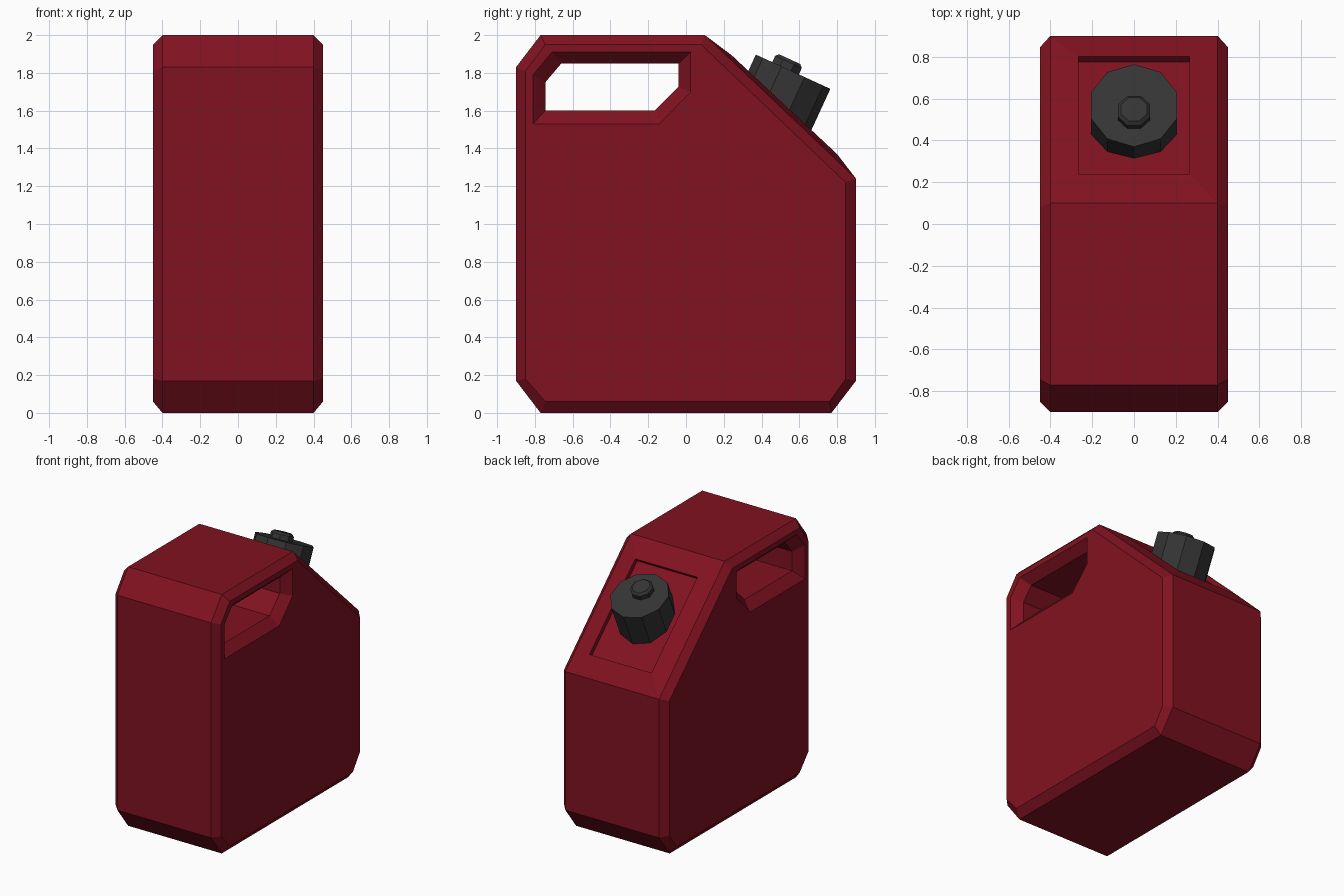
import bpy, bmesh, math
from mathutils import Matrix, Vector

if "Cube" in bpy.data.objects:
    bpy.data.objects.remove(bpy.data.objects["Cube"])


def make_object(bm, name, color):
    bmesh.ops.recalc_face_normals(bm, faces=bm.faces[:])
    mesh = bpy.data.meshes.new(name)
    bm.to_mesh(mesh)
    bm.free()
    mat = bpy.data.materials.new(name + "_material")
    mat.diffuse_color = color
    mat.use_nodes = True
    mat.node_tree.nodes["Principled BSDF"].inputs["Base Color"].default_value = mat.diffuse_color
    mesh.materials.append(mat)
    obj = bpy.data.objects.new(name, mesh)
    bpy.context.collection.objects.link(obj)
    return obj


def ring(bm, profile, x):
    return [bm.verts.new((x, y, z)) for y, z in profile]


def bridge(bm, a, b, skip=None):
    n = len(a)
    for i in range(n):
        if i != skip:
            j = (i + 1) % n
            bm.faces.new((a[i], a[j], b[j], b[i]))


RED = (0.22, 0.006, 0.015, 1)
BLACK = (0.035, 0.035, 0.035, 1)

# Side profiles (y, z): full outline, flat side panel, grip opening
outline = [(-.77, 0), (.77, 0), (.90, .17), (.90, 1.24),
           (.10, 2), (-.77, 2), (-.90, 1.83), (-.90, .17)]
panel = [(-.745, .06), (.76, .06), (.845, .18), (.845, 1.22),
         (.08, 1.95), (-.745, 1.95), (-.85, 1.81), (-.85, .18)]
grip_outer = [(-.81, 1.53), (-.14, 1.53), (.025, 1.70),
              (.025, 1.91), (-.71, 1.91), (-.81, 1.79)]
grip_inner = [(-.745, 1.60), (-.165, 1.60), (-.04, 1.725),
              (-.04, 1.85), (-.66, 1.85), (-.745, 1.75)]

# Can body: chamfered shell, leaving the sloped face open
bm = bmesh.new()
shell = [ring(bm, p, x) for p, x in
         ((panel, -.45), (outline, -.40), (outline, .40), (panel, .45))]
for k in range(3):
    bridge(bm, shell[k], shell[k + 1], skip=3 if k == 1 else None)

# Grip tunnel with chamfered mouths
grip = [ring(bm, p, x) for p, x in
        ((grip_outer, -.45), (grip_inner, -.385), (grip_inner, .385), (grip_outer, .45))]
for k in range(3):
    bridge(bm, grip[k], grip[k + 1])

# Side panels filled around the grip opening
for k in (0, 3):
    edges = [bm.edges.get((loop[i - 1], loop[i]))
             for loop in (shell[k], grip[k]) for i in range(len(loop))]
    bmesh.ops.triangle_fill(bm, edges=edges, use_beauty=True)

# Sloped face: raised rim with a recessed floor
low, high = (.80, 1.37), (.24, 1.895)
inward = Vector((0, -.684, -.729)) * .035
corners = [shell[1][3], shell[2][3], shell[2][4], shell[1][4]]
rim_pts = [Vector((x, *p)) for x, p in
           ((-.265, low), (.265, low), (.265, high), (-.265, high))]
rim = [bm.verts.new(p) for p in rim_pts]
floor = [bm.verts.new(p + inward) for p in rim_pts]
bridge(bm, corners, rim)
bridge(bm, rim, floor)
bm.faces.new(floor)
make_object(bm, "can_body", RED)

# Tilted frame on the outer face of the cap
tilt = Matrix.Translation((0, .567, 1.806)) @ Matrix.Rotation(math.radians(-24.7), 4, 'X')


def drum(name, sides, r1, r2, z0, z1, offset=0, turn=0, bevel_top=None):
    bm = bmesh.new()
    mat = (tilt @ Matrix.Translation((0, offset, (z0 + z1) / 2))
           @ Matrix.Rotation(turn, 4, 'Z'))
    bmesh.ops.create_cone(bm, cap_ends=True, segments=sides, radius1=r1,
                          radius2=r2, depth=z1 - z0, matrix=mat)
    if bevel_top:
        axis = tilt.to_3x3() @ Vector((0, 0, 1))
        bm.normal_update()
        top = [f for f in bm.faces if f.normal.dot(axis) > .99]
        bmesh.ops.bevel(bm, geom=list(top[0].edges), offset=bevel_top,
                        segments=1, affect='EDGES')
    return make_object(bm, name, BLACK)


# Screw cap and its small vent knob
drum("screw_cap", 10, .217, .217, -.30, 0)
drum("vent_knob", 8, .084, .084, -.02, .053, offset=-.044,
     turn=math.pi / 8, bevel_top=.016)
